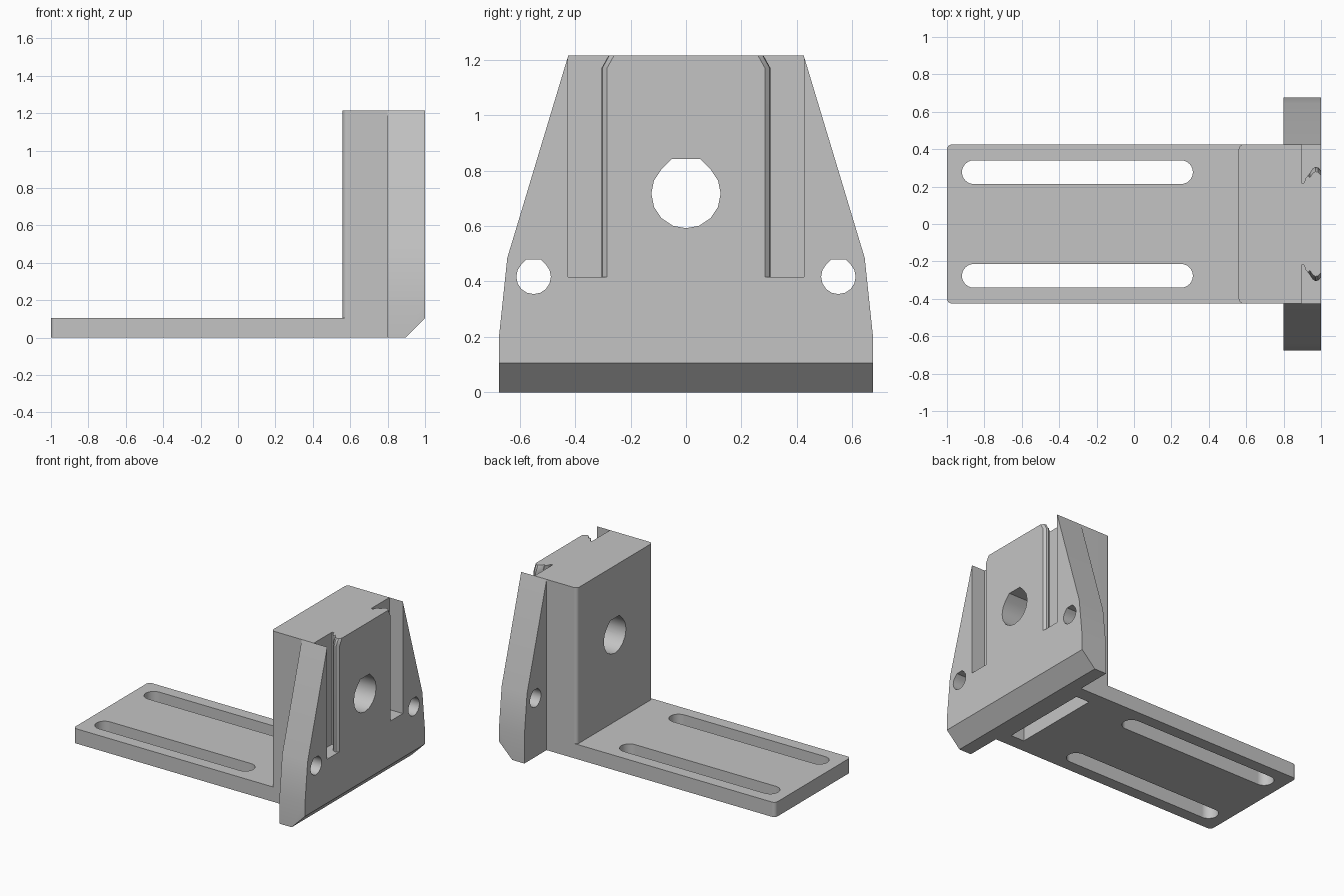
import bpy, bmesh, math

cube = bpy.data.objects.get("Cube")
if cube:
    bpy.data.objects.remove(cube, do_unlink=True)

grey = bpy.data.materials.new("plain_grey")
grey.use_nodes = True
colour = (0.55, 0.55, 0.55, 1)
grey.diffuse_color = colour
grey.node_tree.nodes["Principled BSDF"].inputs["Base Color"].default_value = colour


def loft(name, axis, sections):
    """Solid through (position, outline) sections stacked along an axis."""
    place = {"x": lambda h, a, b: (h, a, b),
             "y": lambda h, a, b: (a, h, b),
             "z": lambda h, a, b: (a, b, h)}[axis]
    bm = bmesh.new()
    rings = [[bm.verts.new(place(h, a, b)) for a, b in outline] for h, outline in sections]
    for low, high in zip(rings, rings[1:]):
        for i in range(len(low)):
            j = (i + 1) % len(low)
            bm.faces.new((low[i], low[j], high[j], high[i]))
    bm.faces.new(rings[0])
    bm.faces.new(rings[-1])
    bmesh.ops.recalc_face_normals(bm, faces=bm.faces)
    mesh = bpy.data.meshes.new(name)
    bm.to_mesh(mesh)
    bm.free()
    mesh.materials.append(grey)
    obj = bpy.data.objects.new(name, mesh)
    bpy.context.collection.objects.link(obj)
    return obj


def prism(name, axis, outline, lo, hi):
    return loft(name, axis, [(lo, outline), (hi, outline)])


def arc(cx, cy, r, start, end, steps):
    angles = [math.radians(start + (end - start) * i / steps) for i in range(steps + 1)]
    return [(cx + r * math.cos(t), cy + r * math.sin(t)) for t in angles]


def slab(x0, x1, half, r):
    """Plan outline with its two -x corners rounded."""
    return ([(x1, -half), (x1, half)]
            + arc(x0 + r, half - r, r, 90, 180, 4)
            + arc(x0 + r, r - half, r, 180, 270, 4))


def flat_top_hole(y, z, r):
    """Round hole with 45 degree shoulders and a flat roof."""
    w = r * (math.sqrt(2) - 1)
    return arc(y, z, r, 135, 405, 12) + [(y + w, z + r), (y - w, z + r)]


def combine(body, other, operation):
    mod = body.modifiers.new(other.name, "BOOLEAN")
    mod.operation = operation
    mod.solver = "EXACT"
    mod.object = other
    graph = bpy.context.evaluated_depsgraph_get()
    result = bpy.data.meshes.new_from_object(body.evaluated_get(graph))
    body.modifiers.clear()
    body.data = result
    bpy.data.objects.remove(other, do_unlink=True)


HALF, TOP, PLATE = 0.425, 1.215, 0.105

# Upright block, slotted base plate and tapered flange
bracket = prism("mounting_bracket", "z", slab(0.56, 0.85, HALF, 0.025), 0, TOP)
combine(bracket, prism("base_plate", "z", slab(-1, 0.75, HALF, 0.025), 0, PLATE), "UNION")
side = [(0.675, 0), (0.675, 0.2), (0.645, 0.485), (HALF, TOP)]
outline = side + [(-y, z) for y, z in reversed(side)]
combine(bracket, prism("flange", "x", outline, 0.8, 1), "UNION")

# Bevel along the lower outer edge of the flange
bevel = [(0.895, 0), (0.885, -0.01), (1.1, -0.01), (1.1, 0.205), (1, PLATE)]
combine(bracket, prism("bevel_cut", "y", bevel, -1, 1), "DIFFERENCE")

# Main bore and the pocket in the underside
combine(bracket, prism("bore", "x", flat_top_hole(0, 0.717, 0.125), 0.4, 1.2), "DIFFERENCE")
pocket = [(0.65, -0.325), (0.755, -0.325), (0.755, 0.325), (0.65, 0.325)]
combine(bracket, prism("pocket", "z", pocket, -0.1, 0.4), "DIFFERENCE")

# Undercut channel outline (x, y), its wall curving around the raised tongue
channel = [(1.05, HALF), (0.895, HALF), (0.895, 0.22), (0.91, 0.22), (0.918, 0.245),
           (0.94, 0.272), (0.955, 0.295), (0.97, 0.305), (0.985, 0.302), (1, 0.285),
           (1.05, 0.285)]

for s in (-1, 1):
    # Long adjusting slots
    y, r = s * 0.277, 0.0635
    slot = arc(0.315 - r, y, r, -90, 90, 12) + arc(r - 0.92, y, r, 90, 270, 12)
    combine(bracket, prism("plate_slot", "z", slot, -0.1, 0.2), "DIFFERENCE")
    # Flange bolt holes
    hole = flat_top_hole(s * 0.55, 0.417, 0.0625)
    combine(bracket, prism("bolt_hole", "x", hole, 0.7, 1.1), "DIFFERENCE")
    # Guide channels, flaring inward at the top
    straight = [(x, s * y) for x, y in channel]
    flared = [(x, s * (y - 0.05 if x > 0.93 and y < 0.4 else y)) for x, y in channel]
    cutter = loft("channel", "z", [(0.417, straight), (1.17, straight), (1.26, flared)])
    combine(bracket, cutter, "DIFFERENCE")

# Smooth the curved walls, keeping machined edges crisp
bpy.ops.object.select_all(action="DESELECT")
bracket.select_set(True)
bpy.context.view_layer.objects.active = bracket
bpy.ops.object.shade_smooth_by_angle(angle=math.radians(30))
weighted = bracket.modifiers.new("even_shading", "WEIGHTED_NORMAL")
weighted.keep_sharp = True
